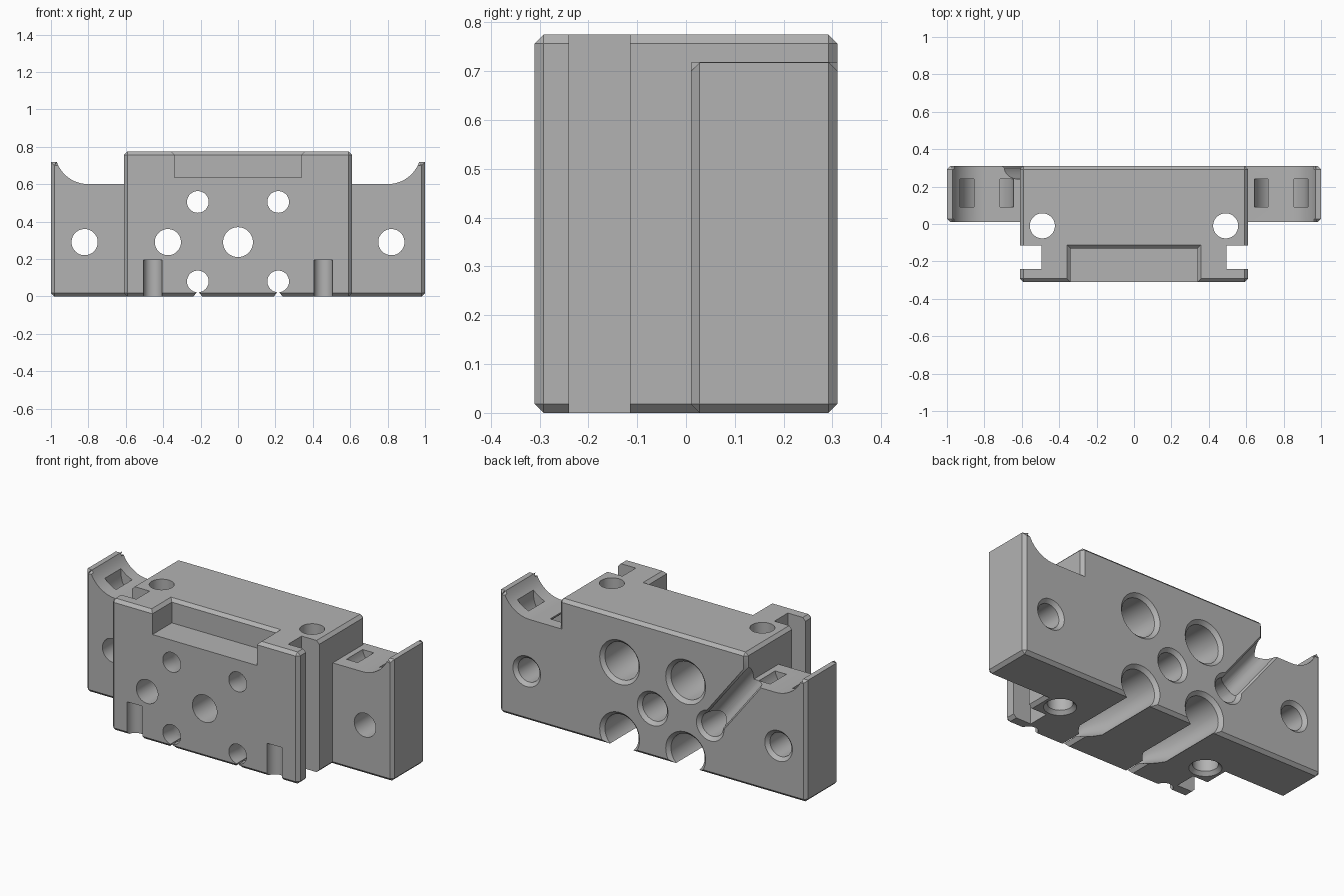
import bpy, bmesh
from math import sin, cos, pi, radians
from mathutils import Matrix

cube = bpy.data.objects.get("Cube")
if cube:
    bpy.data.objects.remove(cube, do_unlink=True)

grey = bpy.data.materials.new("plain grey")
grey.use_nodes = True
colour = (0.45, 0.45, 0.45, 1)
grey.diffuse_color = colour
grey.node_tree.nodes["Principled BSDF"].inputs["Base Color"].default_value = colour

CHAMFER = 0.018
UPRIGHT = Matrix.Rotation(pi / 2, 4, 'X')   # profile in x-z, depth along -y
ALONG_Y = Matrix.Rotation(-pi / 2, 4, 'X')  # lathe axis to +y


def finish(name, bm, matrix=Matrix()):
    bmesh.ops.transform(bm, matrix=matrix, verts=bm.verts)
    bmesh.ops.recalc_face_normals(bm, faces=bm.faces)
    mesh = bpy.data.meshes.new(name)
    bm.to_mesh(mesh)
    bm.free()
    mesh.materials.append(grey)
    obj = bpy.data.objects.new(name, mesh)
    bpy.context.scene.collection.objects.link(obj)
    return obj


def prism_mesh(points, z0, z1):
    bm = bmesh.new()
    low, high = ([bm.verts.new((a, b, z)) for a, b in points] for z in (z0, z1))
    bm.faces.new(low)
    bm.faces.new(high)
    n = len(points)
    for i in range(n):
        j = (i + 1) % n
        bm.faces.new((low[i], low[j], high[j], high[i]))
    return bm


def box_mesh(x0, x1, y0, y1, z0, z1):
    return prism_mesh([(x0, y0), (x1, y0), (x1, y1), (x0, y1)], z0, z1)


def lathe_mesh(profile, sides=48):
    # profile: (radius, height) pairs
    bm = bmesh.new()
    rings = [[bm.verts.new((r * cos(2 * pi * i / sides), r * sin(2 * pi * i / sides), h))
              for i in range(sides)] for r, h in profile]
    for a, b in zip(rings, rings[1:]):
        for i in range(sides):
            j = (i + 1) % sides
            bm.faces.new((a[i], a[j], b[j], b[i]))
    bm.faces.new(rings[0])
    bm.faces.new(rings[-1])
    return bm


def arc(cx, cz, r, a0, a1, n):
    return [(cx + r * cos(a0 + (a1 - a0) * i / n), cz + r * sin(a0 + (a1 - a0) * i / n))
            for i in range(n + 1)]


def chamfer(bm, edges):
    bmesh.ops.bevel(bm, geom=edges, offset=CHAMFER, segments=1, affect='EDGES')


def combine(target, other, operation):
    mod = target.modifiers.new(other.name, 'BOOLEAN')
    mod.operation, mod.solver, mod.object = operation, 'EXACT', other
    bpy.context.view_layer.objects.active = target
    bpy.ops.object.modifier_apply(modifier=mod.name)
    bpy.data.objects.remove(other, do_unlink=True)


# Central block
bm = box_mesh(-0.61, 0.61, -0.31, 0.31, 0, 0.775)
chamfer(bm, bm.edges[:])
body = finish("carriage_block", bm)

# Side wings: one bar with a scooped top at each end
half = [(0.55, 0.6)] + arc(0.8, 0.78, 0.18, -pi / 2, -pi / 9, 12) + [(0.972, 0.718), (1, 0.718), (1, 0)]
bm = prism_mesh(half + [(-x, z) for x, z in reversed(half)], -0.31, -0.01)
rim = [e for e in bm.edges
       if abs(e.verts[0].co.z - e.verts[1].co.z) < 0.01 or max(v.co.y for v in e.verts) < 0.01]
chamfer(bm, rim)
combine(body, finish("side_wings", bm, UPRIGHT), 'UNION')


def cut(name, bm, matrix=Matrix()):
    combine(body, finish(name, bm, matrix), 'DIFFERENCE')


def bore(name, x, z, profile):
    cut(name, lathe_mesh(profile), Matrix.Translation((x, 0, z)) @ ALONG_Y)


def plain_bore(name, x, z, r):
    # through hole with a countersink at the back
    bore(name, x, z, [(r, -0.4), (r, 0.29), (r + 0.04, 0.33)])


# Front pocket with flared rim
cut("front_pocket", box_mesh(-0.34, 0.34, -0.4, -0.13, 0.635, 0.85))
bm = box_mesh(-0.34, 0.34, -0.4, -0.13, 0.757, 0.797)
for v in bm.verts:
    if v.co.z > 0.78:
        v.co.x *= 0.38 / 0.34
        if v.co.y > -0.2:
            v.co.y += 0.04
cut("pocket_rim", bm)

# Features repeated on both sides
for s in (-1, 1):
    x0, x1 = sorted((s * 0.495, s * 0.7))
    cut("side_slot", box_mesh(x0, x1, -0.24, -0.115, -0.1, 0.9))
    cut("vertical_hole", lathe_mesh([(0.1, -0.015), (0.067, 0.02), (0.067, 0.9)]),
        Matrix.Translation((s * 0.49, -0.01, 0)))
    cut("front_notch", lathe_mesh([(0.05, -0.1), (0.05, 0.195)], 32),
        Matrix.Translation((s * 0.455, -0.305, 0)))
    plain_bore("wing_hole", s * 0.82, 0.29, 0.07)
    for z in (0.505, 0.08):
        bore("stepped_bore", s * 0.215, z,
             [(0.058, -0.4), (0.058, -0.22), (0.11, -0.09), (0.11, 0.29), (0.15, 0.33)])
    x = s * 0.215
    cut("bottom_slit", prism_mesh([(x - 0.03, -0.01), (x + 0.03, -0.01), (x, 0.03)], 0.14, 0.4), UPRIGHT)
    # curved strap channel beneath the scoop
    outline = arc(0.785, 0.63, 0.145, pi, 2 * pi, 20) + [(0.93, 0.85), (0.86, 0.85)]
    outline += arc(0.785, 0.63, 0.075, 2 * pi, pi, 14) + [(0.71, 0.85), (0.64, 0.85)]
    cut("strap_channel", prism_mesh([(s * a, b) for a, b in outline], -0.24, -0.09), UPRIGHT)

# Single holes
plain_bore("centre_hole", 0, 0.29, 0.08)
plain_bore("cable_hole", -0.375, 0.29, 0.07)

# Slanted cable groove across the back
trough = arc(0, 0.3, 0.06, pi, 2 * pi, 16) + [(0.105, 0.345), (-0.105, 0.345)]
cut("cable_groove", prism_mesh(trough, 0, 0.62),
    Matrix.Translation((-0.375, 0, 0.29)) @ Matrix.Rotation(radians(-38), 4, 'Y'))

# Smooth bores, sharp edges
bpy.ops.object.select_all(action='DESELECT')
body.select_set(True)
bpy.context.view_layer.objects.active = body
bpy.ops.object.shade_smooth_by_angle(angle=radians(30))
